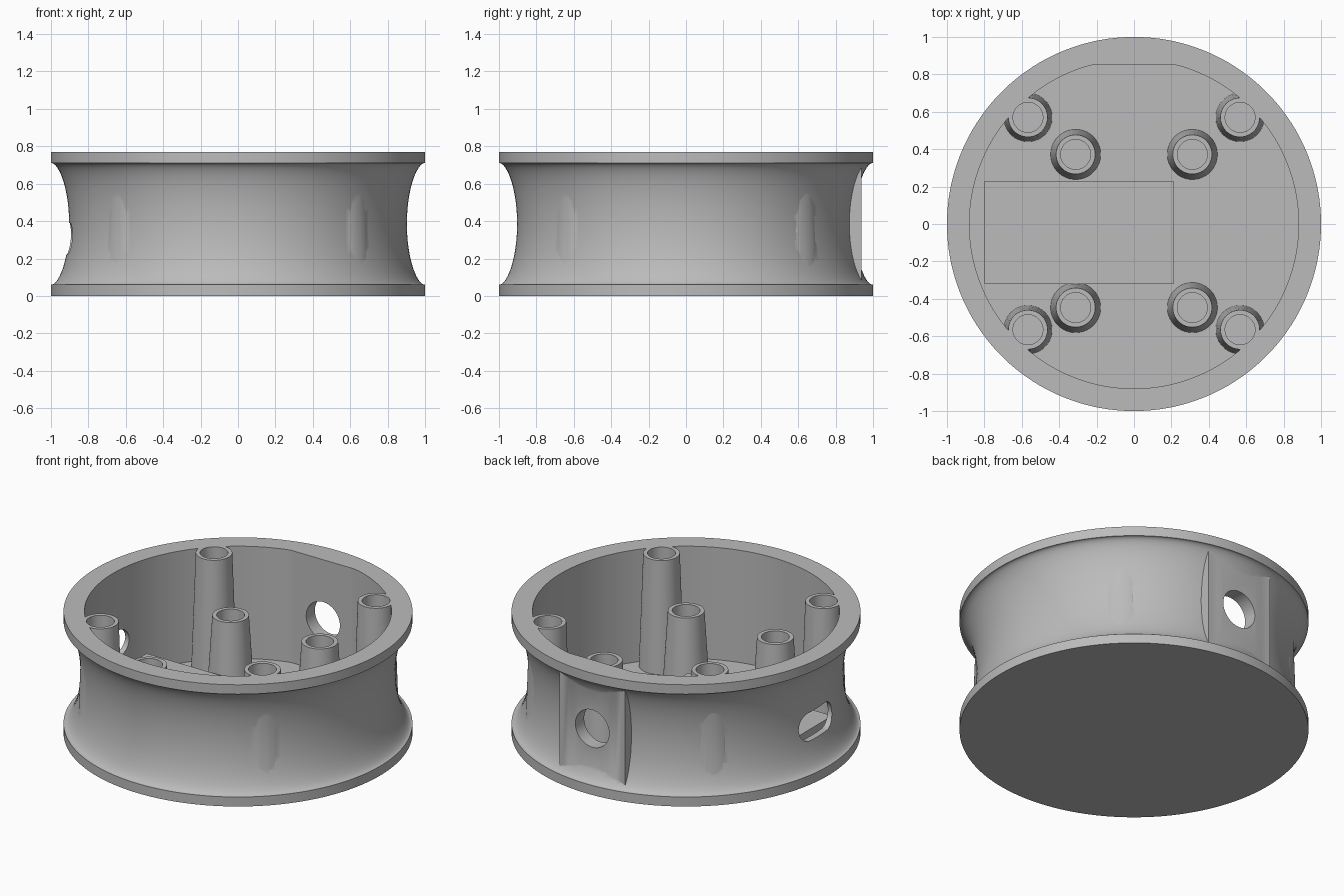
import bpy, math
from mathutils import Matrix

cube = bpy.data.objects.get("Cube")
if cube:
    bpy.data.objects.remove(cube, do_unlink=True)

grey = bpy.data.materials.new("plain grey")
grey.use_nodes = True
colour = (0.5, 0.5, 0.5, 1)
grey.diffuse_color = colour
grey.node_tree.nodes["Principled BSDF"].inputs["Base Color"].default_value = colour

TOP, FLOOR, LIP = 0.77, 0.06, 0.71
FLAT_Y = 0.85


def make(name, verts, faces):
    mesh = bpy.data.meshes.new(name)
    mesh.from_pydata(verts, [], faces)
    mesh.materials.append(grey)
    obj = bpy.data.objects.new(name, mesh)
    bpy.context.collection.objects.link(obj)
    return obj


def lathe(name, profile, segs=48, at=(0, 0)):
    """Closed solid of revolution from (radius, height) points, bottom to top."""
    verts, faces = [], []
    for r, z in profile:
        for i in range(segs):
            a = math.tau * (i + 0.5) / segs
            verts.append((at[0] + r * math.cos(a), at[1] + r * math.sin(a), z))
    for k in range(len(profile) - 1):
        for i in range(segs):
            j = (i + 1) % segs
            faces.append((k * segs + i, k * segs + j, (k + 1) * segs + j, (k + 1) * segs + i))
    last = (len(profile) - 1) * segs
    faces.append(tuple(reversed(range(segs))))
    faces.append(tuple(range(last, last + segs)))
    return make(name, verts, faces)


def box(name, x, y, z):
    verts = [(a, b, c) for c in z for a, b in ((x[0], y[0]), (x[1], y[0]), (x[1], y[1]), (x[0], y[1]))]
    faces = [(3, 2, 1, 0), (4, 5, 6, 7)]
    faces += [(i, (i + 1) % 4, (i + 1) % 4 + 4, i + 4) for i in range(4)]
    return make(name, verts, faces)


def combine(body, part, operation):
    part.hide_render = True
    mod = body.modifiers.new(part.name, 'BOOLEAN')
    mod.operation, mod.solver, mod.object = operation, 'EXACT', part
    bpy.context.view_layer.objects.active = body
    bpy.ops.object.modifier_apply(modifier=mod.name)
    bpy.data.objects.remove(part, do_unlink=True)


# Round housing with a waisted outside between two flat rims
steps = 24
waist = []
for i in range(steps + 1):
    t = -math.cos(math.pi * i / steps)
    z = (FLOOR + LIP) / 2 + t * (LIP - FLOOR) / 2
    waist.append((0.995 - 0.092 * max(0, 1 - t * t) ** 0.6, z))
housing = lathe("housing", [(1, 0), (1, FLOOR)] + waist + [(1, LIP), (1, TOP)], 160)

# Inner cavity, flattened at the back
cavity = lathe("cavity_cutter", [(0.88, FLOOR), (0.88, 1)], 160)
for v in cavity.data.vertices:
    v.co.y = min(v.co.y, FLAT_Y)
combine(housing, cavity, 'DIFFERENCE')

# Flat pad on the back and raised block on the floor
combine(housing, box("back_pad", (-0.23, 0.23), (FLAT_Y + 0.01, 0.937), (0.04, 0.73)), 'UNION')
combine(housing, box("floor_block", (-0.8, 0.21), (-0.32, 0.23), (0.03, 0.2)), 'UNION')

# Tapered screw posts: tall ones in the wall, short ones on the floor
posts = []
for s in (-1, 1):
    posts += [((s * 0.567, y), TOP, 0.131) for y in (-0.565, 0.57)]
    posts += [((s * 0.312, y), 0.52, 0.136) for y in (-0.447, 0.372)]
for at, height, base in posts:
    combine(housing, lathe("post", [(base, 0.03), (0.105, height)], 48, at), 'UNION')
for at, height, base in posts:
    combine(housing, lathe("post_hole_cutter", [(0.08, 0.2), (0.08, height + 0.1)], 48, at), 'DIFFERENCE')

# Round opening through the back pad
hole = lathe("back_hole_cutter", [(0.118, -0.2), (0.118, 0.2)])
hole.data.transform(Matrix.Translation((0, 0.92, 0.385)) @ Matrix.Rotation(math.pi / 2, 4, 'X'))
combine(housing, hole, 'DIFFERENCE')

# Rounded slot through the side wall
slot = lathe("side_slot_cutter", [(0.085, -0.1), (0.085, 0.2)])
for v in slot.data.vertices:
    v.co.y += math.copysign(0.085, v.co.y)
slot.data.transform(Matrix.Translation((-0.95, -0.02, 0.305)) @ Matrix.Rotation(math.pi / 2, 4, 'Y'))
combine(housing, slot, 'DIFFERENCE')

# Smooth shading with crisp edges
bpy.ops.object.select_all(action='DESELECT')
housing.select_set(True)
bpy.context.view_layer.objects.active = housing
bpy.ops.object.shade_smooth_by_angle(angle=math.radians(30))
